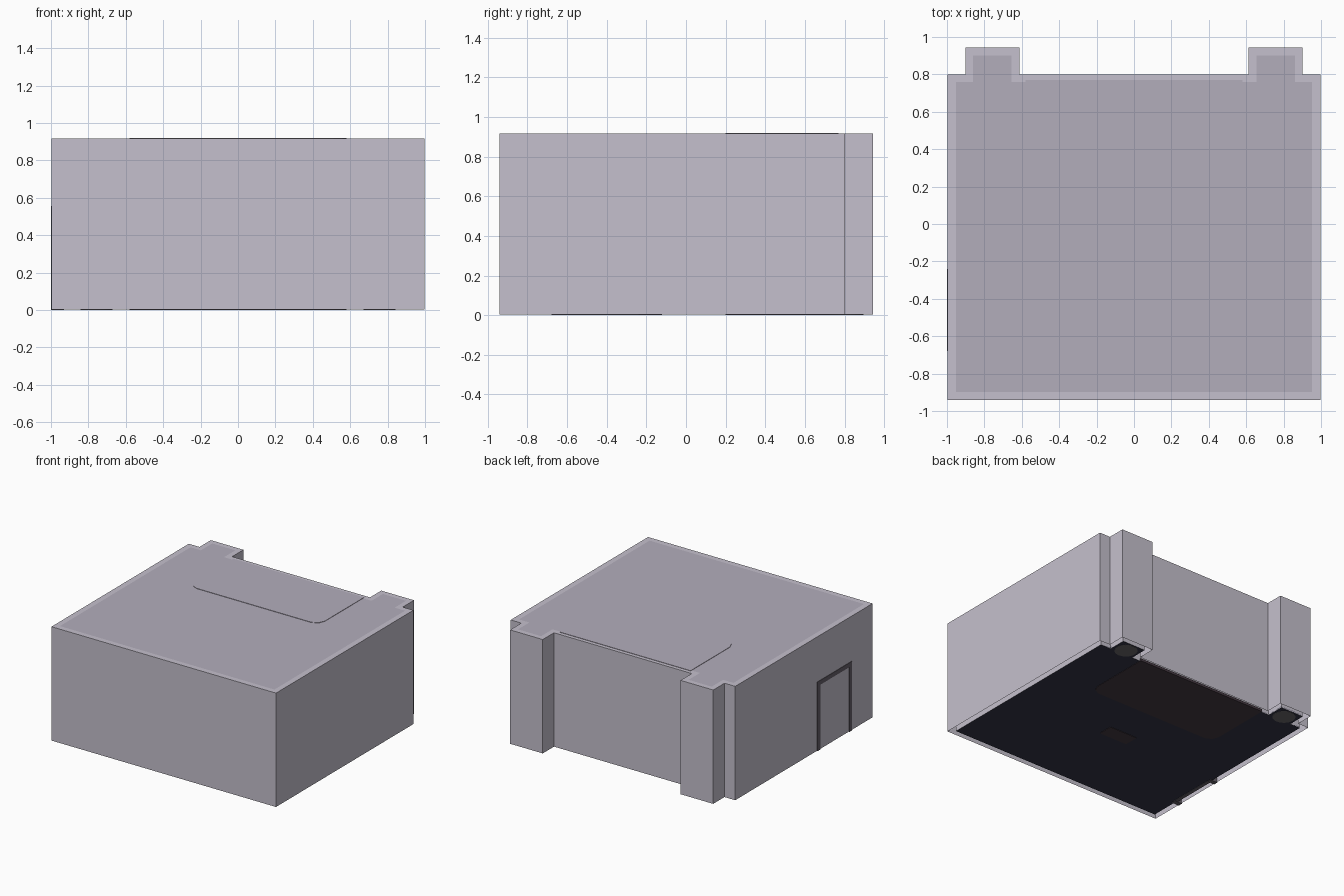
import bpy, bmesh, math

if "Cube" in bpy.data.objects:
    bpy.data.objects.remove(bpy.data.objects["Cube"])

Z0, Z1 = 0.003, 0.917


def mat(name, r, g, b):
    m = bpy.data.materials.new(name)
    m.diffuse_color = (r, g, b, 1)
    m.use_nodes = True
    m.node_tree.nodes["Principled BSDF"].inputs["Base Color"].default_value = m.diffuse_color
    return m


WALL = mat("wall_paint", 0.56, 0.53, 0.61)
CEIL = mat("ceiling_paint", 0.45, 0.42, 0.50)
FLOOR = mat("dark_floor", 0.035, 0.037, 0.065)
RUG = mat("rug_cloth", 0.06, 0.042, 0.055)
TRIM = mat("door_trim", 0.13, 0.115, 0.14)
STONE = mat("plinth_stone", 0.15, 0.14, 0.15)


def finish(bm, name, material):
    me = bpy.data.meshes.new(name)
    bm.to_mesh(me)
    bm.free()
    me.materials.append(material)
    ob = bpy.data.objects.new(name, me)
    bpy.context.collection.objects.link(ob)
    return ob


def slab(name, pts, z0, z1, material):
    """Extruded counter-clockwise outline."""
    bm = bmesh.new()
    lo = [bm.verts.new((x, y, z0)) for x, y in pts]
    hi = [bm.verts.new((x, y, z1)) for x, y in pts]
    bm.faces.new(lo[::-1])
    bm.faces.new(hi)
    n = len(pts)
    for i in range(n):
        j = (i + 1) % n
        bm.faces.new((lo[i], lo[j], hi[j], hi[i]))
    return finish(bm, name, material)


def box(name, x0, x1, y0, y1, z0, z1, material):
    return slab(name, [(x0, y0), (x1, y0), (x1, y1), (x0, y1)], z0, z1, material)


def mirrored(right):
    """Complete a right-half outline with its left half."""
    return right + [(-x, y) for x, y in reversed(right)]


def room_outline(side, front, back, n0, n1, niche):
    return mirrored([(side, front), (side, back), (n1, back),
                     (n1, niche), (n0, niche), (n0, back)])


outer = room_outline(0.997, -0.942, 0.80, 0.612, 0.902, 0.943)
inner = room_outline(0.952, -0.898, 0.758, 0.655, 0.86, 0.902)

# Walls: outer and inner skins joined at the top, hollow underneath
bm = bmesh.new()
rings = [[bm.verts.new((x, y, z)) for x, y in o]
         for o, z in ((outer, Z0), (outer, Z1), (inner, Z1), (inner, Z0))]
for a, b in zip(rings, rings[1:]):
    for i in range(len(a)):
        j = (i + 1) % len(a)
        bm.faces.new((a[i], a[j], b[j], b[i]))
finish(bm, "walls", WALL)

# Floor and ceiling
slab("floor", inner, Z0, Z0 + 0.012, FLOOR)
slab("ceiling", inner, Z1 - 0.012, Z1, CEIL)

# Matching rug and ceiling panel with clipped front corners
panel = mirrored([(0.51, 0.20), (0.56, 0.225), (0.58, 0.275), (0.58, 0.77)])
slab("rug", panel, 0.0, 0.02, RUG)
slab("ceiling_panel", panel, Z1 - 0.02, Z1 + 0.003, CEIL)

# Small mat
box("small_mat", -0.125, 0.125, -0.24, -0.12, 0.0, 0.02, RUG)

# Round plinths in the niches
for side, sx in (("left", -1), ("right", 1)):
    bm = bmesh.new()
    bmesh.ops.create_cone(bm, cap_ends=True, segments=24, radius1=0.085,
                          radius2=0.085, depth=0.03)
    bmesh.ops.translate(bm, verts=bm.verts, vec=(sx * 0.757, 0.81, 0.016))
    finish(bm, "plinth_" + side, STONE)

# Door frame and leaf in the left wall
box("door_post_front", -1.0, -0.935, -0.68, -0.645, 0.0, 0.555, TRIM)
box("door_post_back", -1.0, -0.935, -0.275, -0.24, 0.0, 0.555, TRIM)
box("door_lintel", -1.0, -0.935, -0.645, -0.275, 0.52, 0.555, TRIM)
box("door_leaf", -0.96, -0.93, -0.645, -0.275, 0.001, 0.52, TRIM)
